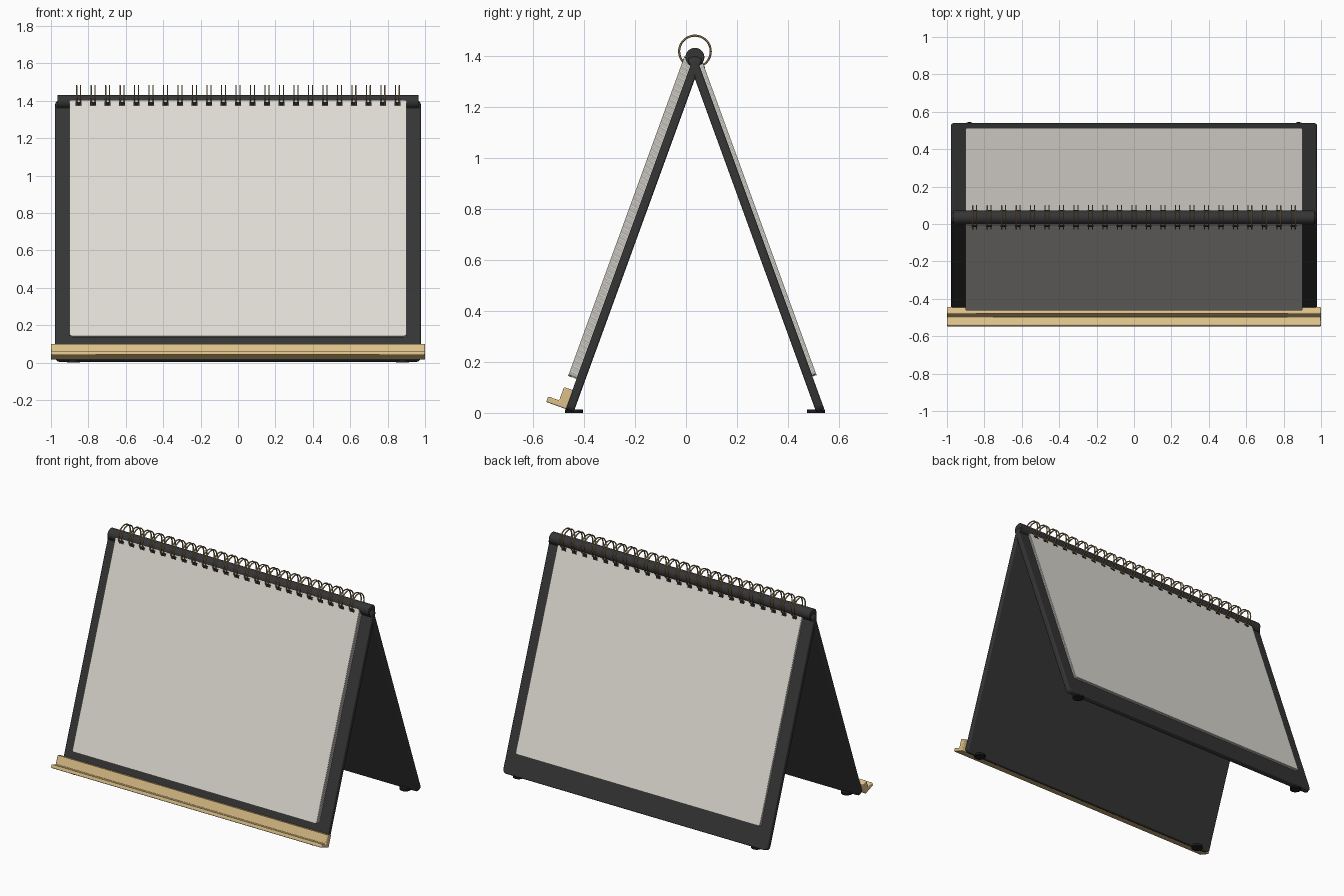
import bpy, bmesh
from math import radians, pi
from mathutils import Matrix, Vector

cube = bpy.data.objects.get("Cube")
if cube:
    bpy.data.objects.remove(cube, do_unlink=True)


def material(name, r, g, b):
    m = bpy.data.materials.new(name)
    m.use_nodes = True
    m.diffuse_color = (r, g, b, 1)
    bsdf = next(n for n in m.node_tree.nodes if n.type == 'BSDF_PRINCIPLED')
    bsdf.inputs["Base Color"].default_value = (r, g, b, 1)
    return m


CHARCOAL = material("charcoal board", 0.035, 0.035, 0.036)
BLACK = material("black rubber", 0.012, 0.012, 0.012)
PAPER = material("warm white paper", 0.74, 0.71, 0.655)
EDGE = material("grey paper edge", 0.30, 0.29, 0.27)
WOOD = material("light wood", 0.72, 0.53, 0.25)
BRASS = material("antique brass", 0.40, 0.29, 0.14)

APEX = Vector((0, 0.035, 1.395))
TILT = radians(20)
# Panel frames: local y points out of the panel, local z runs up it
BACK = Matrix.Translation(APEX) @ Matrix.Rotation(TILT, 4, 'X')
FRONT = Matrix.Translation(APEX) @ Matrix.Rotation(pi, 4, 'Z') @ Matrix.Rotation(TILT, 4, 'X')


def finish(name, bm, mat, frame=Matrix(), smooth=True):
    bmesh.ops.recalc_face_normals(bm, faces=bm.faces[:])
    mesh = bpy.data.meshes.new(name)
    bm.to_mesh(mesh)
    bm.free()
    mesh.materials.append(mat)
    ob = bpy.data.objects.new(name, mesh)
    bpy.context.collection.objects.link(ob)
    ob.matrix_world = frame
    if smooth:
        bpy.ops.object.select_all(action='DESELECT')
        ob.select_set(True)
        bpy.context.view_layer.objects.active = ob
        bpy.ops.object.shade_smooth_by_angle(angle=radians(35))
    return ob


def add_box(bm, x, y, z, corner=0):
    """Box from (min, max) pairs; corner rounds the outline seen along y."""
    verts = bmesh.ops.create_cube(bm, size=1)["verts"]
    for v in verts:
        v.co = [r[0] if c < 0 else r[1] for c, r in zip(v.co, (x, y, z))]
    if corner:
        edges = {e for v in verts for e in v.link_edges
                 if abs(e.verts[0].co.y - e.verts[1].co.y) > 1e-6}
        bmesh.ops.bevel(bm, geom=list(edges), offset=corner, segments=4,
                        profile=0.5, affect='EDGES')


def soften(ob, width):
    mod = ob.modifiers.new("soft edges", 'BEVEL')
    mod.width = width
    mod.segments = 3
    mod.limit_method = 'ANGLE'


def add_cylinder(bm, radius, depth, frame, sides=32):
    bmesh.ops.create_cone(bm, cap_ends=True, segments=sides, radius1=radius,
                          radius2=radius, depth=depth, matrix=frame)


# Easel boards
for label, frame in (("front", FRONT), ("back", BACK)):
    bm = bmesh.new()
    add_box(bm, (-0.978, 0.978), (-0.029, 0.005), (-1.472, 0.008), 0.025)
    soften(finish(label + "_board", bm, CHARCOAL, frame), 0.007)

# Page stacks: thin sheets around a slightly inset core
STACKS = (("front", FRONT, 0.040, 8, -1.345, -0.008), ("back", BACK, 0.022, 4, -1.335, -0.028))
for label, frame, outer, count, low, high in STACKS:
    bm = bmesh.new()
    pitch = (outer - 0.005) / count
    for i in range(count):
        top = outer - i * pitch
        add_box(bm, (-0.902, 0.902), (top - pitch * 0.65, top), (low, high), 0.012)
    finish(label + "_sheets", bm, PAPER, frame, False)
    bm = bmesh.new()
    add_box(bm, (-0.899, 0.899), (0.004, outer - 0.001), (low + 0.003, high - 0.003), 0.012)
    finish(label + "_page_core", bm, EDGE, frame, False)

# Spine rod along the hinge
bm = bmesh.new()
add_cylinder(bm, 0.037, 1.93, Matrix.Translation(APEX) @ Matrix.Rotation(pi / 2, 4, 'Y'))
soften(finish("spine", bm, CHARCOAL), 0.004)

# Twin wire binding rings and the punched holes they pass through
COUNT, SPACING = 23, 0.0775
ring_x = [(i - (COUNT - 1) / 2) * SPACING for i in range(COUNT)]


def add_ring(bm, cx, major=0.062, minor=0.0042, around=36, sides=6):
    loops = []
    for i in range(around):
        spin = (Matrix.Translation((cx, APEX.y, 1.418))
                @ Matrix.Rotation(2 * pi * i / around, 4, 'X'))
        loops.append([bm.verts.new(spin @ (Vector((0, 0, major))
                      + Matrix.Rotation(2 * pi * j / sides, 3, 'Y') @ Vector((0, 0, minor))
                      * 1.0)) for j in range(sides)])
    # Section turned in the x-z plane, swept around x
    for i in range(around):
        a, b = loops[i], loops[(i + 1) % around]
        for j in range(sides):
            k = (j + 1) % sides
            bm.faces.new((a[j], a[k], b[k], b[j]))


bm = bmesh.new()
for x in ring_x:
    for side in (-1, 1):
        add_ring(bm, x + side * 0.0105)
finish("binding_rings", bm, BRASS)

for label, frame, outer, z in (("front", FRONT, 0.040, -0.026), ("back", BACK, 0.022, -0.046)):
    bm = bmesh.new()
    for x in ring_x:
        add_box(bm, (x - 0.016, x + 0.016), (outer - 0.002, outer + 0.001), (z - 0.009, z + 0.009))
    finish(label + "_punched_holes", bm, BLACK, frame, False)

# Wooden ledge: L profile drawn out along x
bm = bmesh.new()
profile = [(0.002, -1.470), (0.086, -1.470), (0.086, -1.447),
           (0.040, -1.447), (0.040, -1.391), (0.002, -1.391)]
face = bm.faces.new([bm.verts.new((-1, y, z)) for y, z in profile])
grown = bmesh.ops.extrude_face_region(bm, geom=[face])["geom"]
bmesh.ops.translate(bm, vec=(2, 0, 0), verts=[g for g in grown if isinstance(g, bmesh.types.BMVert)])
soften(finish("wooden_ledge", bm, WOOD, FRONT), 0.005)

# Round rubber feet
for label, y in (("front", -0.44), ("back", 0.51)):
    for side, x in (("right", -0.88), ("left", 0.88)):
        bm = bmesh.new()
        add_cylinder(bm, 0.035, 0.014, Matrix.Translation((x, y, 0.007)), 24)
        finish(f"{label}_{side}_foot", bm, BLACK)
